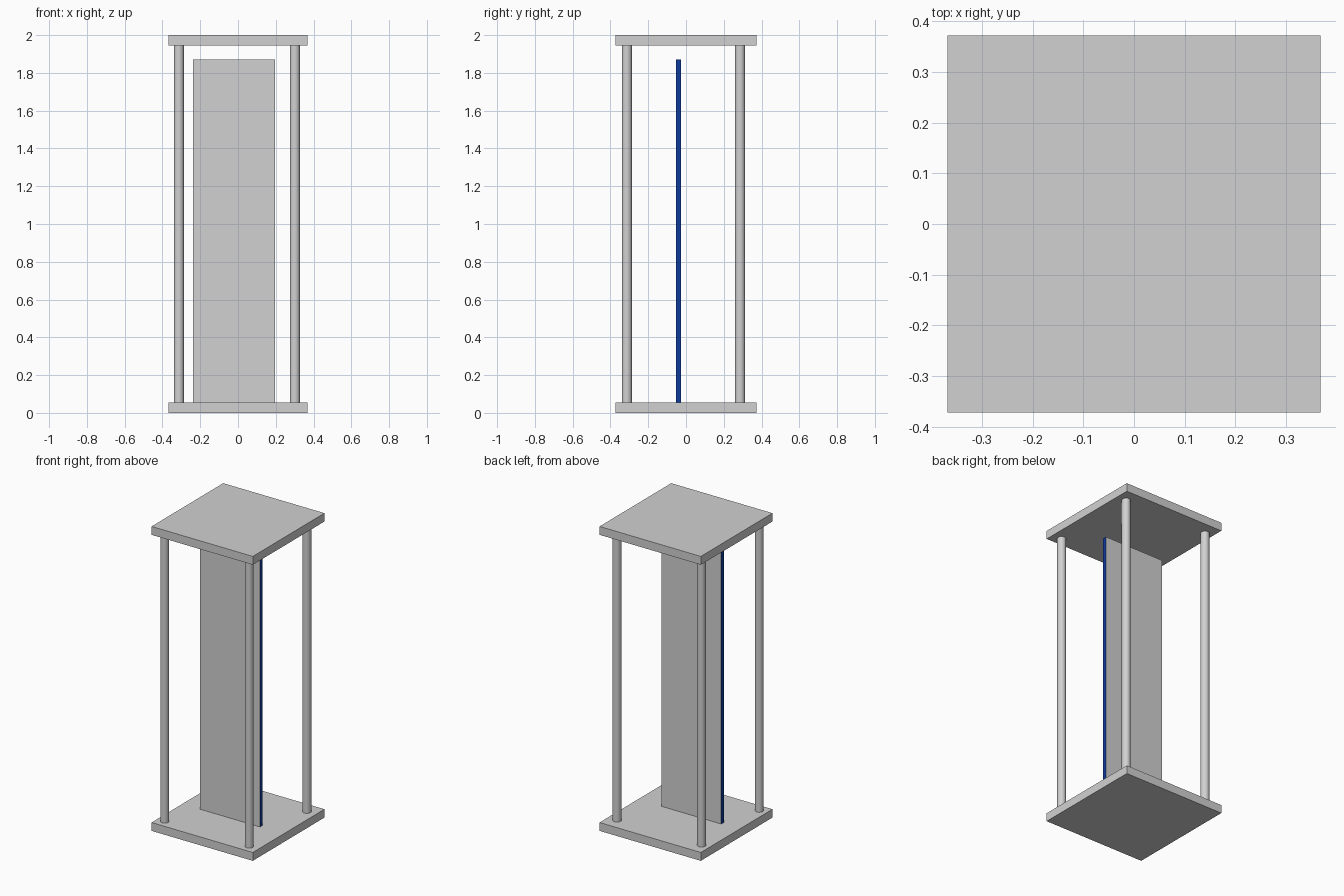
import bpy

cube = bpy.data.objects.get("Cube")
if cube:
    bpy.data.objects.remove(cube, do_unlink=True)


def material(name, colour):
    m = bpy.data.materials.new(name)
    m.use_nodes = True
    m.diffuse_color = (*colour, 1)
    m.node_tree.nodes["Principled BSDF"].inputs["Base Color"].default_value = (*colour, 1)
    return m


grey = material("light_grey", (0.64, 0.64, 0.64))
blue = material("deep_blue", (0.004, 0.043, 0.33))


def box(name, low, high, mat):
    """Box spanning two opposite corners."""
    centre = [(a + b) / 2 for a, b in zip(low, high)]
    size = [b - a for a, b in zip(low, high)]
    bpy.ops.mesh.primitive_cube_add(size=1, location=centre)
    ob = bpy.context.object
    ob.name = name
    ob.scale = size
    bpy.ops.object.transform_apply(location=False, rotation=False, scale=True)
    ob.data.materials.append(mat)
    return ob


HALF_X, HALF_Y, THICK, HEIGHT = 0.368, 0.372, 0.055, 2.0

# Base and top plates
for name, z in (("base_plate", 0), ("top_plate", HEIGHT - THICK)):
    box(name, (-HALF_X, -HALF_Y, z), (HALF_X, HALF_Y, z + THICK), grey)

# Four round corner posts
for side, x in (("right", -0.313), ("left", 0.301)):
    for end, y in (("front", -0.313), ("back", 0.286)):
        bpy.ops.mesh.primitive_cylinder_add(
            vertices=32, radius=0.0265, depth=HEIGHT - 2 * THICK,
            location=(x, y, HEIGHT / 2))
        post = bpy.context.object
        post.name = f"{end}_{side}_post"
        post.data.materials.append(grey)
        bpy.ops.object.shade_smooth_by_angle()

# Upright panel: grey front and back, blue edges
panel = box("display_panel", (-0.238, -0.053, THICK), (0.197, -0.026, 1.87), grey)
panel.data.materials.append(blue)
for face in panel.data.polygons:
    face.material_index = 0 if abs(face.normal.y) > 0.5 else 1
